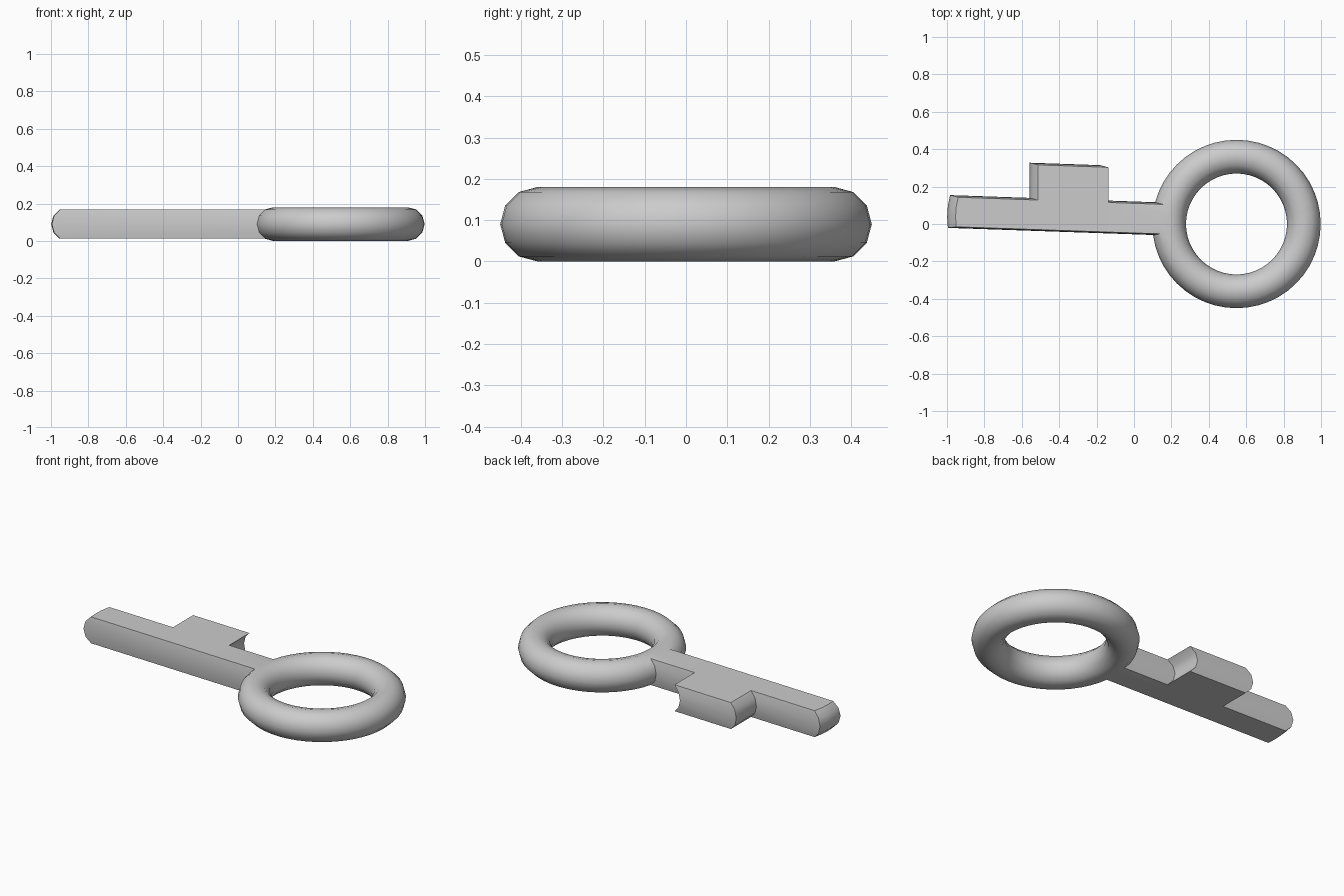
import bpy, bmesh, math
from mathutils import Vector

if "Cube" in bpy.data.objects:
    bpy.data.objects.remove(bpy.data.objects["Cube"])

CX = 0.548                          # ring centre on x
SHAFT = Vector((-1.097, 0.038, 0))  # full shaft vector
TOOTH = Vector((0, 0.188, 0))


def extrude(bm, faces, offset):
    """Extrude a face region, move it and return the moved faces."""
    old = list(faces)
    res = bmesh.ops.extrude_face_region(bm, geom=old)["geom"]
    verts = [g for g in res if isinstance(g, bmesh.types.BMVert)]
    moved = [g for g in res if isinstance(g, bmesh.types.BMFace)]
    left = [f for f in old if f.is_valid and f not in moved]
    if left:
        bmesh.ops.delete(bm, geom=left, context='FACES')
    bmesh.ops.translate(bm, verts=verts, vec=offset)
    return moved


# Ring handle
bpy.ops.mesh.primitive_torus_add(major_radius=0.36, minor_radius=0.09,
                                 major_segments=48, minor_segments=12)
key = bpy.context.object
key.name = "key"
bm = bmesh.new()
bm.from_mesh(key.data)
bmesh.ops.translate(bm, verts=bm.verts[:], vec=(CX, 0, 0.09))

# Shaft grown from a patch on the outer left of the ring, in three lengths
patch = []
for f in bm.faces:
    c = f.calc_center_median()
    dx, dy = CX - c.x, c.y
    if math.hypot(dx, dy) > 0.4 and -7.5 < math.degrees(math.atan2(dy, dx)) < 15:
        patch.append(f)
for part in (0.268, 0.344, 0.388):
    patch = extrude(bm, patch, SHAFT * part)

# Tooth grown from the back side of the middle length
bmesh.ops.recalc_face_normals(bm, faces=bm.faces[:])
bm.normal_update()
side = []
for f in bm.faces:
    c = f.calc_center_median()
    if f.normal.y > 0.7 and -0.5 < c.x < -0.2 and c.y > 0.05:
        side.append(f)
extrude(bm, side, TOOTH)

bmesh.ops.recalc_face_normals(bm, faces=bm.faces[:])
bm.to_mesh(key.data)
bm.free()
key.location = (0, 0, 0)
bpy.ops.object.shade_smooth_by_angle(angle=math.radians(35))
